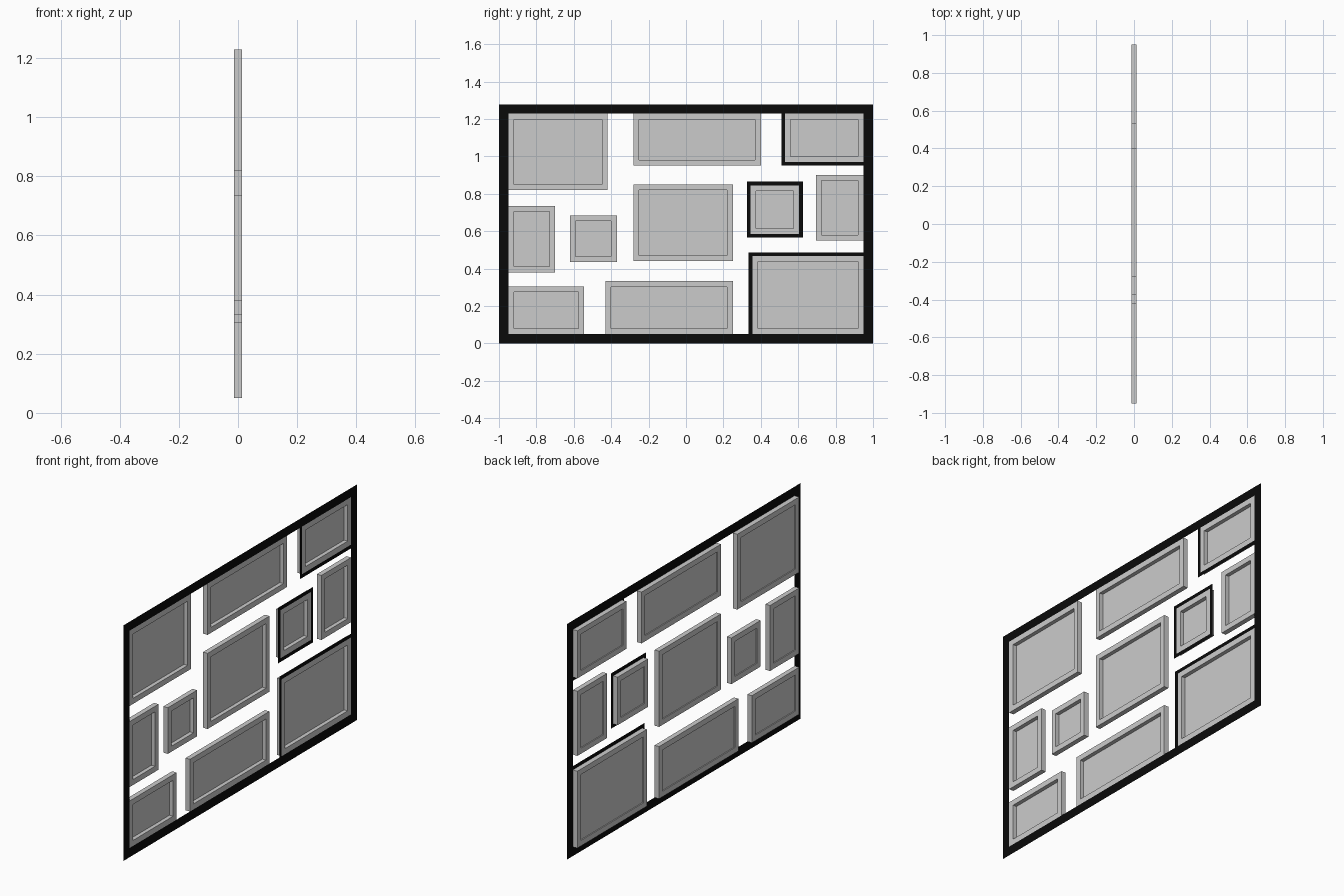
import bpy, bmesh

if "Cube" in bpy.data.objects:
    bpy.data.objects.remove(bpy.data.objects["Cube"])

H = 1.277      # overall height
D = 0.0135     # half depth of the window frames
RIM = 0.03     # width of the window frame rim

black = bpy.data.materials.new("black_trim")
black.diffuse_color = (0.003, 0.003, 0.003, 1)
black.use_nodes = True
black.node_tree.nodes["Principled BSDF"].inputs["Base Color"].default_value = black.diffuse_color


def corners(bm, r, x):
    y0, y1, z0, z1 = r
    return [bm.verts.new((x, y, z)) for y, z in ((y0, z0), (y1, z0), (y1, z1), (y0, z1))]


def inset(r, d):
    return (r[0] + d, r[1] - d, r[2] + d, r[3] - d)


def bridge(bm, a, b):
    for i in range(4):
        j = (i + 1) % 4
        bm.faces.new((a[i], a[j], b[j], b[i]))


def finish(bm, name, mat=None):
    bm.normal_update()
    me = bpy.data.meshes.new(name)
    bm.to_mesh(me)
    bm.free()
    ob = bpy.data.objects.new(name, me)
    bpy.context.collection.objects.link(ob)
    if mat:
        me.materials.append(mat)
    return ob


# flat ring lying in the front plane of the windows
def flat_border(name, outer, inner):
    bm = bmesh.new()
    bridge(bm, corners(bm, outer, D), corners(bm, inner, D))
    finish(bm, name, black)


# rectangular window frame: closed ring with depth
def window_frame(name, r):
    bm = bmesh.new()
    i = inset(r, RIM)
    of, inf = corners(bm, r, D), corners(bm, i, D)
    ob, inb = corners(bm, r, -D), corners(bm, i, -D)
    bridge(bm, of, inf)
    bridge(bm, inf, inb)
    bridge(bm, inb, ob)
    bridge(bm, ob, of)
    bmesh.ops.recalc_face_normals(bm, faces=bm.faces)
    finish(bm, name)


# pane set towards the back of its frame
def window_pane(name, r):
    bm = bmesh.new()
    bm.faces.new(corners(bm, inset(r, RIM), -0.008))
    finish(bm, name)


# outer border
flat_border("outer_border", (-1, 1, 0, H), (-0.95, 0.95, 0.05, 1.228))

# windows as (y0, y1, z0, z1)
windows = [
    (-0.95, -0.42, 0.82, 1.228),
    (-0.28, 0.40, 0.95, 1.228),
    (0.53, 0.95, 0.97, 1.228),
    (-0.95, -0.70, 0.38, 0.735),
    (-0.62, -0.37, 0.435, 0.685),
    (-0.28, 0.25, 0.44, 0.85),
    (0.345, 0.605, 0.585, 0.845),
    (0.695, 0.95, 0.55, 0.90),
    (-0.95, -0.545, 0.05, 0.305),
    (-0.43, 0.25, 0.05, 0.333),
    (0.355, 0.95, 0.05, 0.467),
]
for n, r in enumerate(windows, 1):
    window_frame(f"window_frame_{n}", r)
    window_pane(f"window_pane_{n}", r)

# black borders around three of the windows
flat_border("top_window_border", (0.51, 0.95, 0.95, 1.228), windows[2])
flat_border("small_window_border", (0.325, 0.625, 0.565, 0.865), windows[6])
flat_border("large_window_border", (0.335, 0.95, 0.05, 0.487), windows[10])
